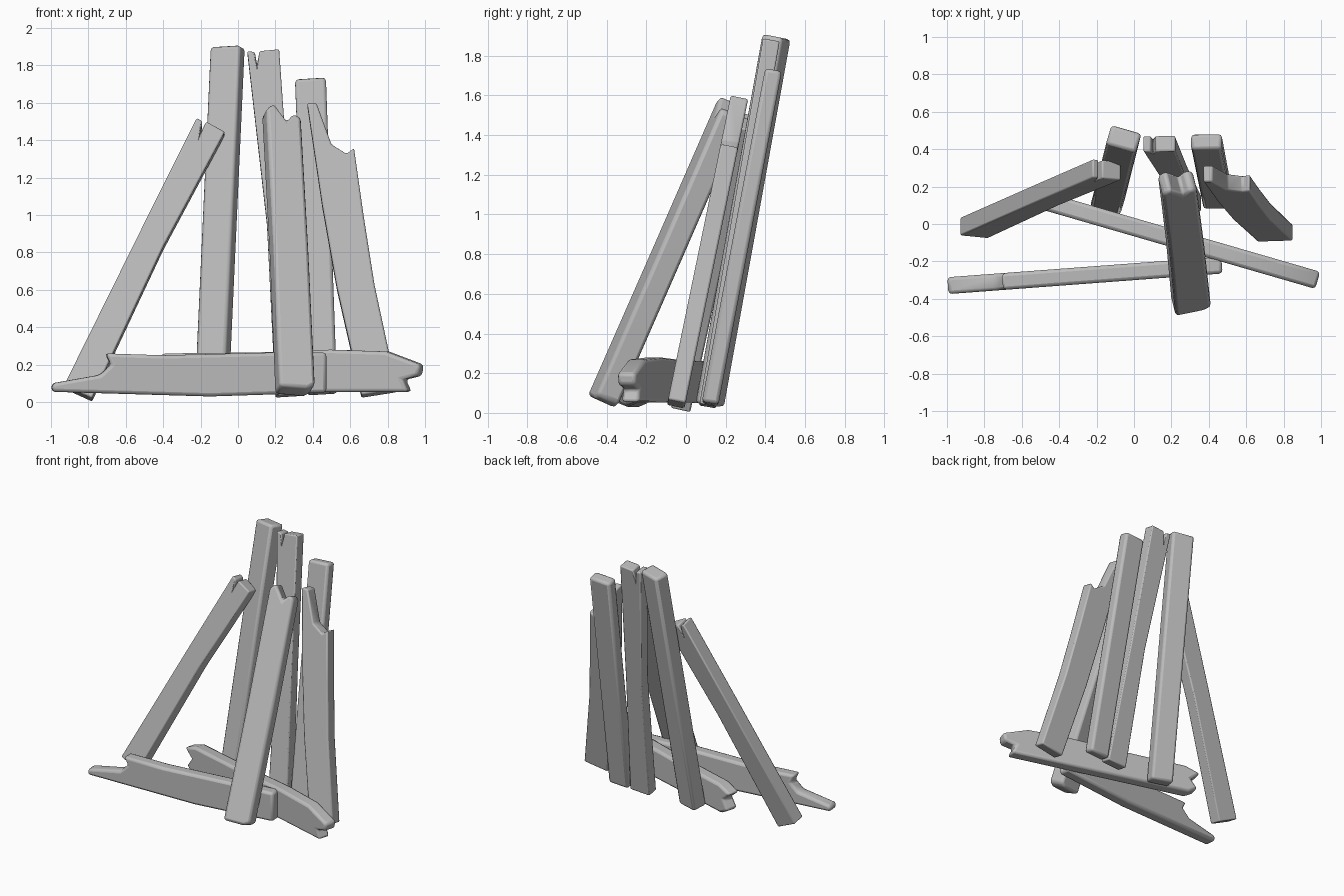
import bpy, bmesh
from mathutils import Vector

cube = bpy.data.objects.get("Cube")
if cube:
    bpy.data.objects.remove(cube, do_unlink=True)

grey = bpy.data.materials.new("weathered_grey")
grey.use_nodes = True
colour = (0.5, 0.5, 0.5, 1)
grey.diffuse_color = colour
grey.node_tree.nodes["Principled BSDF"].inputs["Base Color"].default_value = colour


def plank(name, outline, anchor, yaw, lean, thickness, bevel=0.018):
    """Board with a front outline in x, z, laid on a slanted plane through anchor."""
    ax, ay, az = anchor
    normal = Vector((-yaw, 1, -lean)).normalized()
    bm = bmesh.new()
    verts = []
    for x, z in outline:
        y = ay + yaw * (x - ax) + lean * (z - az)
        verts.append(bm.verts.new(Vector((x, y, z)) - normal * thickness / 2))
    face = bm.faces.new(verts)
    extruded = bmesh.ops.extrude_face_region(bm, geom=[face], use_keep_orig=True)
    moved = [g for g in extruded["geom"] if isinstance(g, bmesh.types.BMVert)]
    bmesh.ops.translate(bm, verts=moved, vec=normal * thickness)
    bmesh.ops.recalc_face_normals(bm, faces=bm.faces)
    mesh = bpy.data.meshes.new(name)
    bm.to_mesh(mesh)
    bm.free()
    mesh.materials.append(grey)
    obj = bpy.data.objects.new(name, mesh)
    bpy.context.collection.objects.link(obj)
    # Worn, softened edges
    mod = obj.modifiers.new("worn_edges", "BEVEL")
    mod.width = bevel
    mod.segments = 2
    mod.limit_method = "ANGLE"
    bpy.ops.object.select_all(action="DESELECT")
    obj.select_set(True)
    bpy.context.view_layer.objects.active = obj
    bpy.ops.object.shade_smooth_by_angle(angle=0.7)
    return obj


# Tall boards at the back
plank("tall_board",
      [(-.135, 1.89), (.025, 1.9), (-.06, .04), (-.22, .04)],
      (-.14, .12, .04), -.3, .195, .11)
plank("split_board",
      [(.05, 1.87), (.09, 1.865), (.102, 1.8), (.115, 1.87), (.22, 1.88),
       (.285, .95), (.36, .04), (.2, .03), (.155, .95)],
      (.28, .11, .04), 0, .174, .085, .008)
plank("back_board",
      [(.305, 1.72), (.47, 1.73), (.53, .05), (.37, .04)],
      (.45, .12, .04), 0, .19, .085)

# Broken boards leaning at the front and sides
plank("front_leaning_board",
      [(.14, 1.545), (.18, 1.575), (.25, 1.48), (.285, 1.52), (.325, 1.5),
       (.365, .8), (.4, .07), (.36, .05), (.21, .065), (.18, .8)],
      (.305, -.42, .06), .25, .45, .125)
plank("left_leaning_board",
      [(.37, 1.59), (.42, 1.59), (.5, 1.37), (.58, 1.32), (.62, 1.35),
       (.67, 1), (.73, .62), (.85, .06), (.66, .03), (.53, .6), (.45, 1.05)],
      (.75, -.05, .04), 0, .206, .09, .01)
plank("right_leaning_board",
      [(-.22, 1.51), (-.19, 1.49), (-.2, 1.43), (-.17, 1.49), (-.07, 1.435),
       (-.4, .82), (-.78, .012), (-.93, .08), (-.5, .95)],
      (-.85, -.02, .05), 0, .218, .1, .01)

# Boards lying on edge along the ground
plank("front_ground_board",
      [(-.995, .1), (-.74, .145), (-.68, .2), (-.71, .26), (-.4, .25),
       (.2, .265), (.47, .265), (.47, .05), (-.15, .03), (-.995, .055)],
      (-1, -.33, .1), .075, 0, .09)
plank("rear_ground_board",
      [(-.49, .22), (-.38, .26), (.1, .265), (.5, .28), (.8, .27),
       (.985, .2), (.975, .14), (.89, .12), (.92, .055), (-.4, .05),
       (-.47, .09), (-.42, .16)],
      (-.47, .12, .1), -.29, 0, .095)
